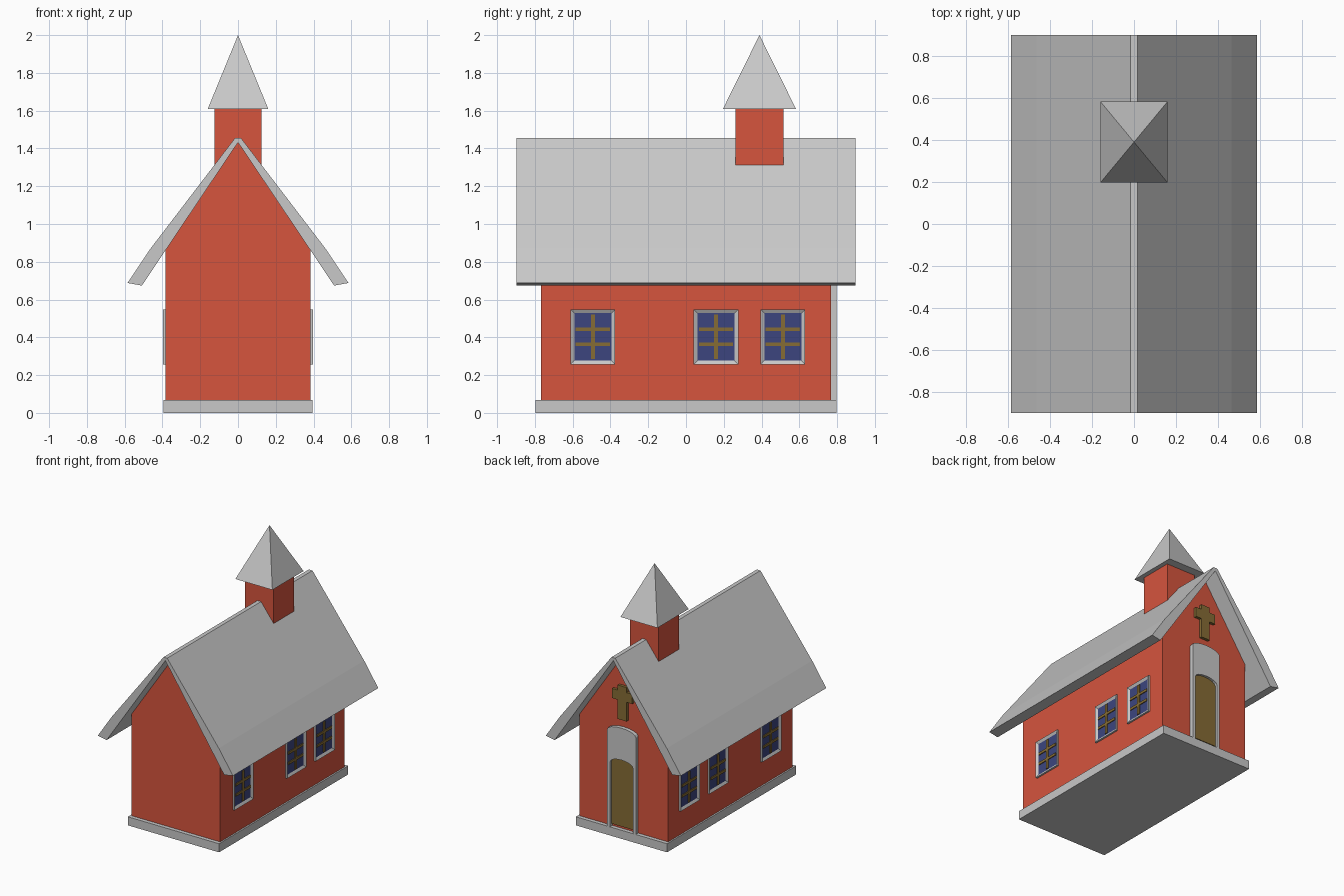
import bpy, bmesh, math
from mathutils import Vector

cube = bpy.data.objects.get("Cube")
if cube:
    bpy.data.objects.remove(cube, do_unlink=True)


def material(name, color):
    m = bpy.data.materials.new(name)
    m.use_nodes = True
    m.diffuse_color = (*color, 1)
    m.node_tree.nodes["Principled BSDF"].inputs["Base Color"].default_value = (*color, 1)
    return m


GREY = material("light grey", (0.58, 0.58, 0.58))
RED = material("barn red", (0.67, 0.09, 0.048))
GOLD = material("dark gold", (0.24, 0.15, 0.035))
BLUE = material("window blue", (0.045, 0.06, 0.21))


def finish(name, bm, *mats):
    bmesh.ops.recalc_face_normals(bm, faces=bm.faces)
    mesh = bpy.data.meshes.new(name)
    bm.to_mesh(mesh)
    bm.free()
    for m in mats:
        mesh.materials.append(m)
    ob = bpy.data.objects.new(name, mesh)
    bpy.context.collection.objects.link(ob)
    return ob


def add_box(bm, x, y, z):
    """Box from (min, max) pairs on each axis."""
    verts = bmesh.ops.create_cube(bm, size=1)["verts"]
    for v in verts:
        v.co = Vector([(a + b) / 2 + c * (b - a) for (a, b), c in zip((x, y, z), v.co)])


def box(name, x, y, z, mat):
    bm = bmesh.new()
    add_box(bm, x, y, z)
    return finish(name, bm, mat)


def prism(name, outline, y0, y1, mat):
    """Outline in x and z, extruded along y."""
    bm = bmesh.new()
    face = bm.faces.new([bm.verts.new((x, y0, z)) for x, z in outline])
    new = bmesh.ops.extrude_face_region(bm, geom=[face])["geom"]
    bmesh.ops.translate(bm, vec=(0, y1 - y0, 0),
                        verts=[g for g in new if isinstance(g, bmesh.types.BMVert)])
    return finish(name, bm, mat)


def mirrored(half):
    return half + [(-x, z) for x, z in reversed(half) if x > 0]


def arch(half_width, spring, rise, steps=8):
    """Shallow arch from +x to -x."""
    return [(half_width * math.cos(math.pi * i / steps),
             spring + rise * math.sin(math.pi * i / steps)) for i in range(steps + 1)]


# Foundation and gabled walls
box("foundation", (-0.395, 0.395), (-0.798, 0.798), (0, 0.067), GREY)
prism("walls", mirrored([(0.383, 0.06), (0.383, 0.862), (0, 1.435)]), -0.768, 0.768, RED)

# Roof with flat ridge and slightly flared eaves
prism("roof", [(0.016, 1.455), (0.463, 0.87), (0.585, 0.688), (0.509, 0.674), (0, 1.432),
               (-0.509, 0.674), (-0.585, 0.688), (-0.463, 0.87), (-0.016, 1.455)],
      -0.898, 0.898, GREY)

# Bell tower and spire
box("tower", (-0.125, 0.125), (0.262, 0.516), (1.25, 1.615), RED)
bm = bmesh.new()
base = [bm.verts.new((0.16 * a, 0.389 + 0.193 * b, 1.61))
        for a, b in ((-1, -1), (1, -1), (1, 1), (-1, 1))]
tip = bm.verts.new((0, 0.389, 2))
bm.faces.new(base)
for i in range(4):
    bm.faces.new((base[i], base[(i + 1) % 4], tip))
finish("spire", bm, GREY)


# Windows: recessed pane inside a frame, with one upright and two crossbars
def window(side, label, y):
    bm = bmesh.new()
    add_box(bm, (0.37, 0.397), (y - 0.118, y + 0.118), (0.257, 0.548))
    bm.normal_update()
    pane = max(bm.faces, key=lambda f: f.calc_center_median().x)
    bmesh.ops.inset_region(bm, faces=[pane], thickness=0.028)
    pane.material_index = 1
    bmesh.ops.translate(bm, verts=pane.verts, vec=(-0.011, 0, 0))
    for v in bm.verts:
        v.co.x *= side
    finish("window_frame_" + label, bm, GREY, BLUE)

    bm = bmesh.new()
    x = tuple(sorted((side * 0.38, side * 0.392)))
    add_box(bm, x, (y - 0.011, y + 0.011), (0.284, 0.521))
    for z in (0.363, 0.443):
        add_box(bm, x, (y - 0.091, y + 0.091), (z - 0.01, z + 0.01))
    finish("window_bars_" + label, bm, GOLD)


for side, side_name in ((1, "left"), (-1, "right")):
    for place, y in (("front", -0.493), ("middle", 0.159), ("back", 0.513)):
        window(side, side_name + "_" + place, y)

# Arched door surround and door on the back gable
surround = [(0.1, 0.066), (0.124, 0.066)] + arch(0.124, 0.825, 0.04)
surround += [(-0.124, 0.066), (-0.1, 0.066)] + arch(0.1, 0.575, 0.04)[::-1]
prism("door_surround", surround, 0.76, 0.797, GREY)
prism("door", [(-0.1, 0.085), (0.1, 0.085)] + arch(0.1, 0.575, 0.04), 0.76, 0.778, GOLD)

# Cross above the door
prism("cross", mirrored([(0.038, 0.925), (0.038, 1.075), (0.087, 1.075), (0.087, 1.15),
                         (0.038, 1.15), (0.038, 1.19)]), 0.76, 0.79, GOLD)
